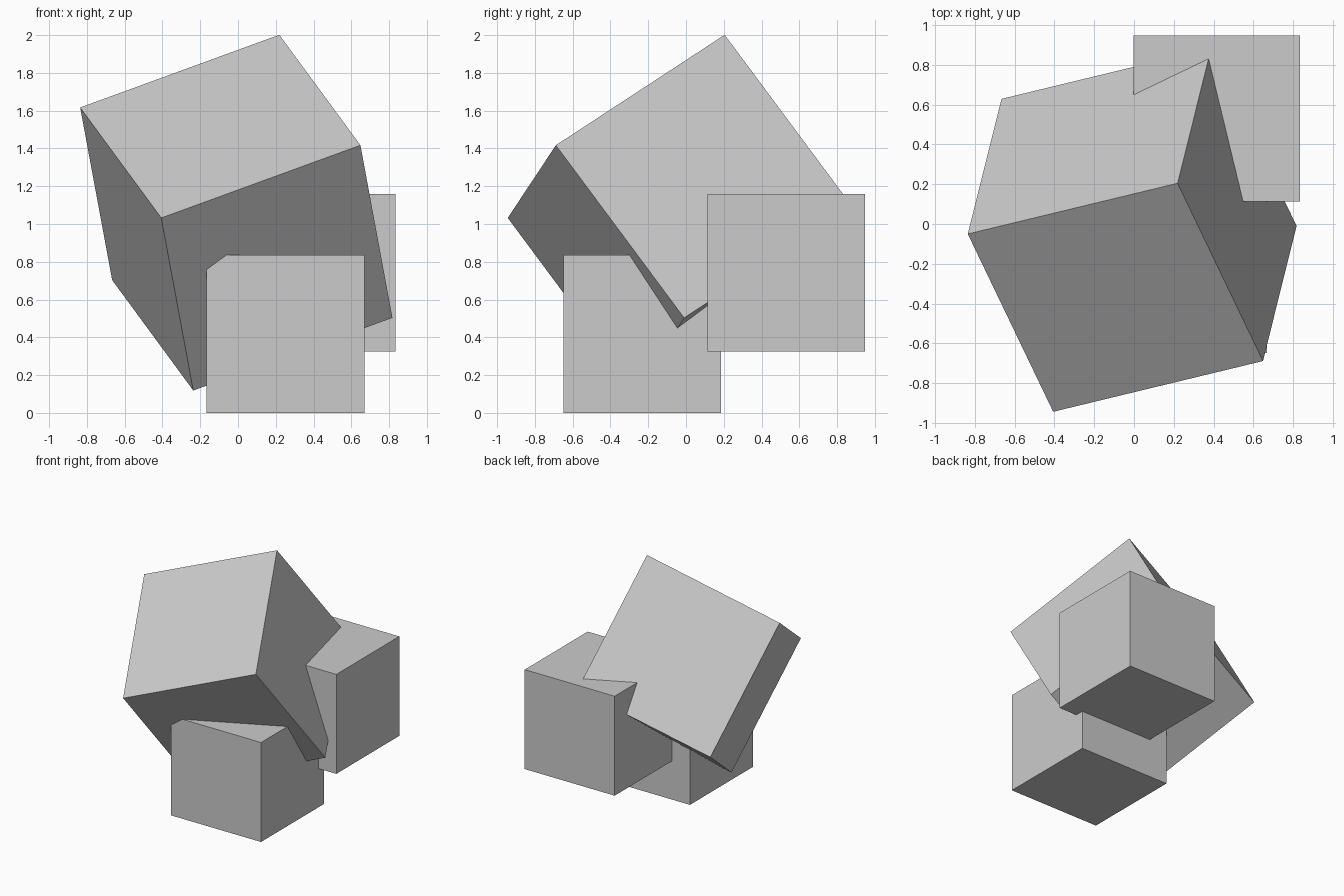
import bpy
from mathutils import Matrix, Vector

if "Cube" in bpy.data.objects:
    bpy.data.objects.remove(bpy.data.objects["Cube"])


def add_cube(name, size, centre, rotation=None):
    bpy.ops.mesh.primitive_cube_add(size=size, location=centre)
    obj = bpy.context.object
    obj.name = name
    if rotation:
        obj.rotation_euler = rotation.to_euler()
    return obj


# Large tilted cube: orientation from two of its edge directions
ex = Vector((1.055, 0.255, 0.385)).normalized()
ey = Vector((-0.432, 0.895, 0.585))
ey = (ey - ex * ey.dot(ex)).normalized()
ez = ex.cross(ey)
tilt = Matrix((ex, ey, ez)).transposed()
add_cube("large_tilted_cube", 1.151, (-0.009, -0.03, 1.06), tilt)

# Two upright cubes embedded in it
small = 0.835
add_cube("lower_front_cube", small, (0.251, -0.232, small / 2))
add_cube("upper_back_cube", small, (0.416, 0.531, 0.742))
